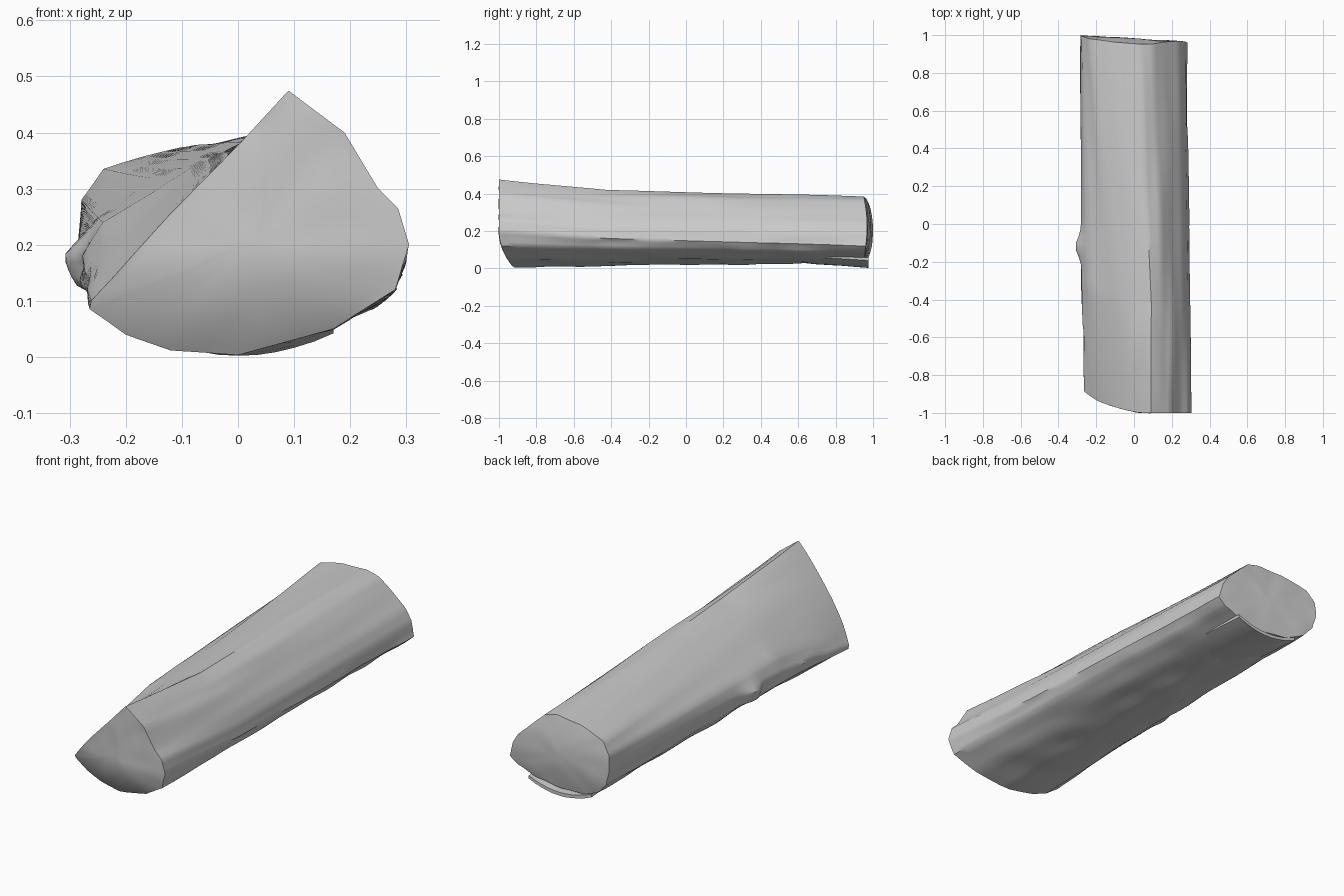
import bpy, bmesh, math
from mathutils import Vector, noise

if "Cube" in bpy.data.objects:
    bpy.data.objects.remove(bpy.data.objects["Cube"])

# Matching (x, z) cross-sections: front end, near middle, back end
FRONT = [(.09, .475), (.14, .437), (.19, .40), (.25, .30), (.285, .265), (.305, .20), (.28, .12), (.17, .05),
         (0, .004), (-.12, .012), (-.2, .04), (-.265, .085), (-.262, .10), (-.22, .145), (-.12, .255), (.01, .388)]
MID = [(.09, .415), (.15, .385), (.20, .34), (.255, .27), (.285, .21), (.295, .16), (.27, .11), (.16, .05),
       (0, .014), (-.12, .03), (-.21, .07), (-.275, .13), (-.28, .18), (-.24, .24), (-.12, .315), (.01, .385)]
BACK = [(.03, .383), (.10, .365), (.17, .30), (.23, .24), (.265, .19), (.28, .12), (.24, .085), (.14, .05),
        (0, .03), (-.12, .04), (-.22, .085), (-.265, .135), (-.283, .21), (-.28, .28), (-.24, .335), (-.1, .375)]
SUB, STEPS = 4, 50
N = len(FRONT) * SUB


def section(t):
    """Interpolated outline at 0 (front) .. 1 (back)."""
    a, b, k = (FRONT, MID, t / .3) if t < .3 else (MID, BACK, (t - .3) / .7)
    key = [Vector(p).lerp(Vector(q), k) for p, q in zip(a, b)]
    n = len(key)
    return [key[i].lerp(key[(i + 1) % n], j / SUB) for i in range(n) for j in range(SUB)]


def front_y(x, z):
    return -1 + .1 * max(0, (.05 - x) / .33) ** 1.5 + .08 * max(0, (.2 - z) / .2) ** 2


def back_y(x, z):
    return .983 - .06 * x - .028 * ((z - .2) / .18) ** 2


def finish(bm, name, angle):
    bmesh.ops.recalc_face_normals(bm, faces=bm.faces)
    me = bpy.data.meshes.new(name)
    bm.to_mesh(me)
    bm.free()
    ob = bpy.data.objects.new(name, me)
    bpy.context.collection.objects.link(ob)
    bpy.ops.object.select_all(action='DESELECT')
    ob.select_set(True)
    bpy.context.view_layer.objects.active = ob
    bpy.ops.object.shade_smooth_by_angle(angle=math.radians(angle))


def bridge(bm, r0, r1):
    for i in range(len(r0)):
        j = (i + 1) % len(r0)
        bm.faces.new((r0[i], r0[j], r1[j], r1[i]))


# Split log: loft with grain running lengthwise
bm = bmesh.new()
rings = []
for s in range(STEPS + 1):
    t = s / STEPS
    ring = []
    for p in section(t):
        x, z = p
        fy, by = front_y(x, z), back_y(x, z)
        y = fy + (by - fy) * t
        out = (p - Vector((0, .2))).normalized()
        bark = z < .15
        freq = Vector((x * 11, y * (5 if bark else 1.6), z * 11))
        d = noise.noise(freq) * (.009 if bark else .007)
        d *= min(1, 8 * t + .1)
        # knot bulging from the left bark edge
        d += .035 * math.exp(-((y + .12) / .06) ** 2 - ((x + .29) / .05) ** 2 - ((z - .17) / .05) ** 2)
        q = p + out * d
        ring.append(bm.verts.new((q.x, y, max(q.y, 0))))
    rings.append(ring)
for a, b in zip(rings, rings[1:]):
    bridge(bm, a, b)

# Cut ends: concentric rings following the slanted saw cuts
for ring, end_y in ((rings[0], front_y), (rings[-1], back_y)):
    c = sum((v.co for v in ring), Vector()) / N
    prev = ring
    for f in (.92, .7, .45, .2):
        cur = []
        for v in ring:
            p = c.lerp(v.co, f)
            wob = .004 * noise.noise(p * 12)
            cur.append(bm.verts.new((p.x, end_y(p.x, p.z) + wob, p.z)))
        bridge(bm, prev, cur)
        prev = cur
    mid = bm.verts.new((c.x, end_y(c.x, c.z), c.z))
    for i in range(N):
        bm.faces.new((prev[i], prev[(i + 1) % N], mid))
finish(bm, "split_log", 40)

# Loose bark flake lifting off under the back end
bm = bmesh.new()
loops = []
for s in range(7):
    y = .55 + .425 * s / 6
    k = s / 6
    edge = [(-.17 + .34 * i / 10, .045 - .03 * k + 1.3 * (-.17 + .34 * i / 10) ** 2) for i in range(11)]
    low = [bm.verts.new((x, y, max(0, z - .012 + .003 * noise.noise(Vector((x * 15, y * 9, 0))))))
           for x, z in edge]
    high = [bm.verts.new((x, y, z + .004)) for x, z in reversed(edge)]
    loops.append(low + high)
for a, b in zip(loops, loops[1:]):
    bridge(bm, a, b)
bm.faces.new(loops[0])
bm.faces.new(loops[-1])
finish(bm, "bark_flake", 40)
